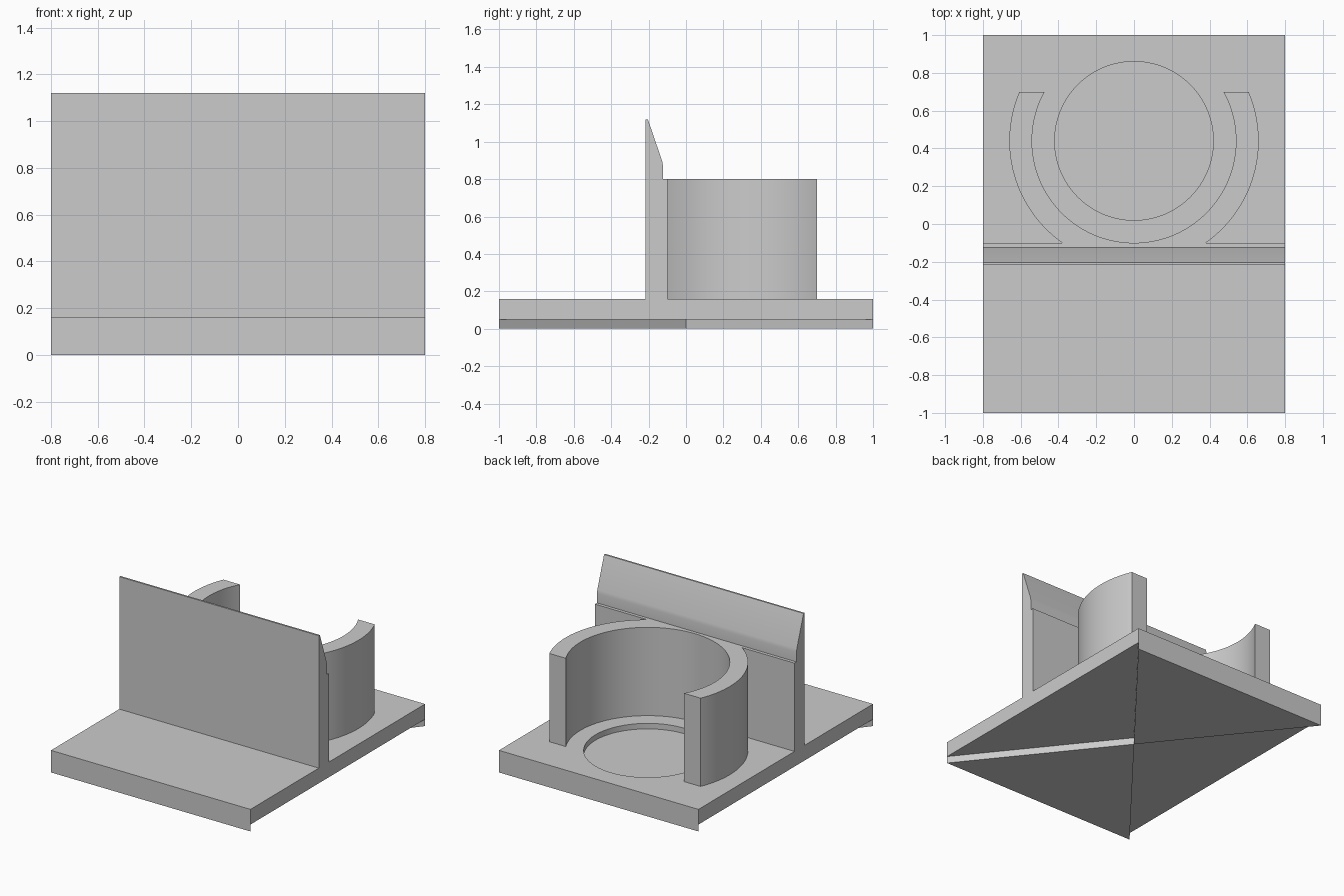
import bpy, bmesh, math

if "Cube" in bpy.data.objects:
    bpy.data.objects.remove(bpy.data.objects["Cube"], do_unlink=True)

GREY = (0.6, 0.6, 0.6, 1.0)
grey = bpy.data.materials.new("matte grey")
grey.use_nodes = True
grey.diffuse_color = GREY
grey.node_tree.nodes["Principled BSDF"].inputs["Base Color"].default_value = GREY

HALF_W, HALF_L = 0.8, 1.0
BASE_TOP, CUP_TOP = 0.16, 0.8
CENTRE_Y = 0.44


def prism(name, points, start, end, along="z"):
    """Extrude a closed outline along z (outline in x, y) or x (outline in y, z)."""
    def place(p, d):
        return (p[0], p[1], d) if along == "z" else (d, p[0], p[1])
    bm = bmesh.new()
    face = bm.faces.new([bm.verts.new(place(p, start)) for p in points])
    moved = bmesh.ops.extrude_face_region(bm, geom=[face])["geom"]
    shift = (0, 0, end - start) if along == "z" else (end - start, 0, 0)
    bmesh.ops.translate(bm, vec=shift, verts=[v for v in moved if isinstance(v, bmesh.types.BMVert)])
    bmesh.ops.recalc_face_normals(bm, faces=bm.faces)
    mesh = bpy.data.meshes.new(name)
    bm.to_mesh(mesh)
    bm.free()
    mesh.materials.append(grey)
    obj = bpy.data.objects.new(name, mesh)
    bpy.context.scene.collection.objects.link(obj)
    return obj


def arc(radius, a, b, steps):
    return [(radius * math.cos(a + (b - a) * i / steps),
             CENTRE_Y + radius * math.sin(a + (b - a) * i / steps)) for i in range(steps + 1)]


def apply_modifiers(obj):
    graph = bpy.context.evaluated_depsgraph_get()
    mesh = bpy.data.meshes.new_from_object(obj.evaluated_get(graph))
    obj.modifiers.clear()
    obj.data = mesh


# Base plate with a round pocket on top and a triangular relief under each side
base = prism("base_plate", [(-HALF_W, -HALF_L), (HALF_W, -HALF_L), (HALF_W, HALF_L), (-HALF_W, HALF_L)],
             0, BASE_TOP)
cutters = [prism("pocket_cutter", arc(0.42, 0, math.tau, 96)[:-1], 0.12, 0.3)]
for s in (-1, 1):
    tip, reach = 0.001 * s, 1.2
    cutters.append(prism("side_relief_cutter",
                         [(tip, 0), (s * HALF_W * reach, -HALF_L * reach), (s * HALF_W * reach, HALF_L * reach)],
                         -0.1, 0.05))
for cutter in cutters:
    cutter.hide_render = True
    mod = base.modifiers.new("cut", "BOOLEAN")
    mod.operation, mod.solver, mod.object = "DIFFERENCE", "EXACT", cutter
apply_modifiers(base)
for cutter in cutters:
    bpy.data.objects.remove(cutter, do_unlink=True)

# Upright wall with a shoulder and a tapered lip
wall_profile = [(-0.217, BASE_TOP), (-0.1, BASE_TOP), (-0.1, CUP_TOP), (-0.123, CUP_TOP),
                (-0.123, 0.87), (-0.127, 0.895), (-0.204, 1.12), (-0.217, 1.12)]
wall = prism("divider_wall", wall_profile, -HALF_W, HALF_W, "x")

# Open cup holder: two mirrored arc walls meeting at the divider
INNER, OUTER = 0.54, 0.66
FRONT, BACK = -0.1 - CENTRE_Y, 0.7 - CENTRE_Y
outline = (arc(OUTER, math.asin(BACK / OUTER), math.asin(FRONT / OUTER), 40)
           + arc(INNER, -math.pi / 2, math.asin(BACK / INNER), 56))
holders = []
for side, s in (("left", 1), ("right", -1)):
    holders.append(prism(side + "_cup_holder_arc", [(s * x, y) for x, y in outline], BASE_TOP, CUP_TOP))

# Smooth the curved walls, keep all edges sharp
bpy.ops.object.select_all(action="DESELECT")
for obj in [base, wall] + holders:
    obj.select_set(True)
bpy.context.view_layer.objects.active = base
bpy.ops.object.shade_smooth_by_angle(angle=math.radians(25))
